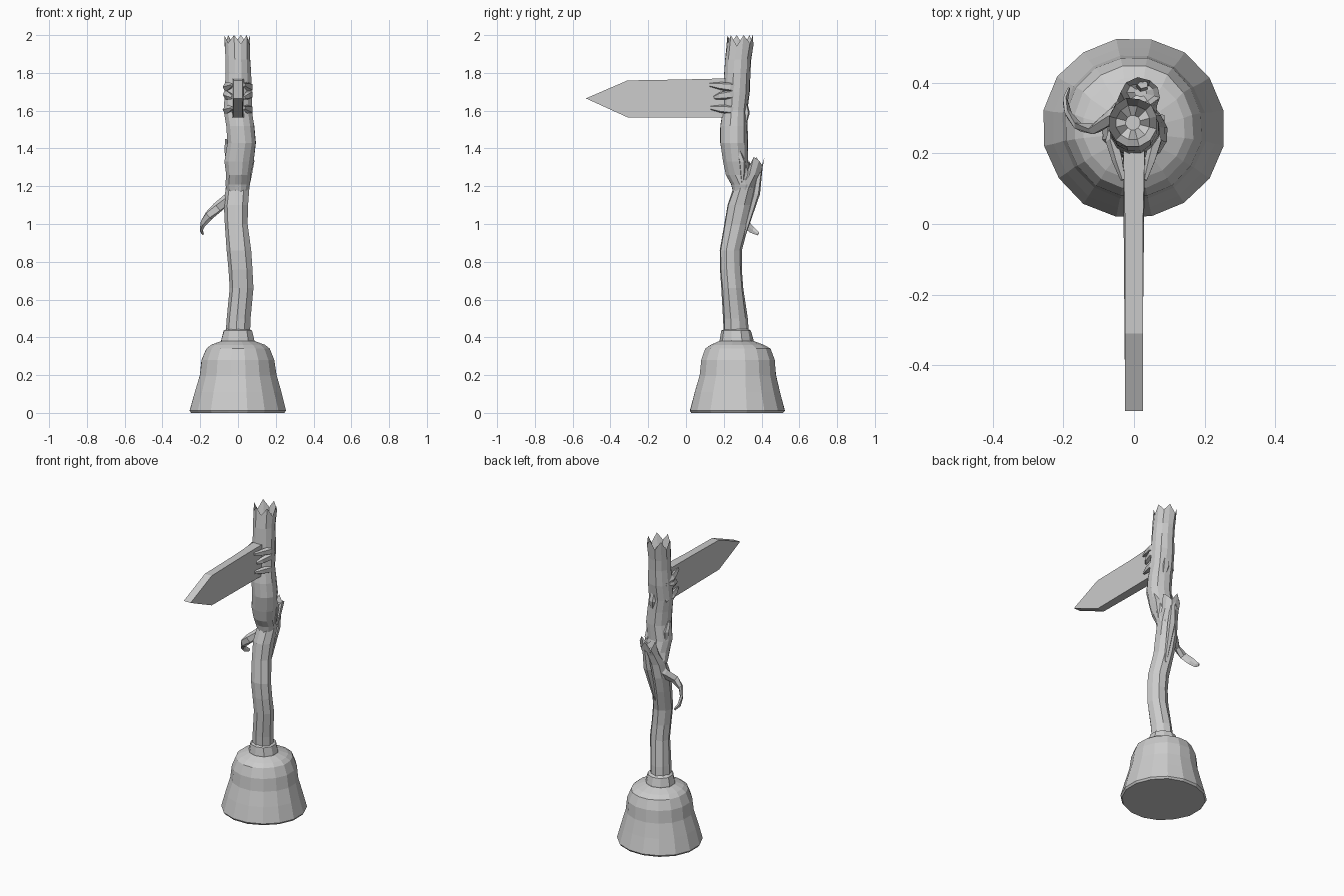
import bpy, bmesh, random
from math import sin, cos, pi
from mathutils import Vector

random.seed(4)


def add_object(name, verts, faces):
    mesh = bpy.data.meshes.new(name)
    bm = bmesh.new()
    vs = [bm.verts.new(v) for v in verts]
    for f in faces:
        bm.faces.new([vs[i] for i in f])
    bmesh.ops.recalc_face_normals(bm, faces=bm.faces)
    bm.to_mesh(mesh)
    bm.free()
    ob = bpy.data.objects.new(name, mesh)
    bpy.context.collection.objects.link(ob)
    return ob


def skin(name, rings):
    """Join equal-sized point rings and cap both ends."""
    n = len(rings[0])
    faces = [[k * n + i, k * n + (i + 1) % n, (k + 1) * n + (i + 1) % n, (k + 1) * n + i]
             for k in range(len(rings) - 1) for i in range(n)]
    faces.append(list(range(n))[::-1])
    faces.append([(len(rings) - 1) * n + i for i in range(n)])
    return add_object(name, [p for r in rings for p in r], faces)


def column(name, sections, n, rough=0.0, teeth=0.0, hollow=0.06):
    """Horizontal rings (x, y, z, rx, ry); optional splintered hollow top."""
    ridge = [1 + random.uniform(-rough, rough) for _ in range(n)]
    rings = []
    for x, y, z, rx, ry in sections:
        ring = []
        for i in range(n):
            a = 2 * pi * (i + 0.5) / n
            r = ridge[i] + random.uniform(-rough, rough) * 0.6
            ring.append((x + rx * r * cos(a), y + ry * r * sin(a), z))
        rings.append(ring)
    if teeth:
        x, y, z, rx, ry = sections[-1]
        rings[-1] = [(px, py, z - (teeth * random.uniform(0.7, 1) if i % 2 else
                                   teeth * random.choice((0, 0.35))))
                     for i, (px, py, _) in enumerate(rings[-1])]
        rings.append([(x + (px - x) * 0.7, y + (py - y) * 0.7, z - teeth - hollow * (0.4 + 0.6 * (i % 2)))
                      for i, (px, py, _) in enumerate(rings[-1])])
        rings.append([(x + (px - x) * 0.3, y + (py - y) * 0.3, z - teeth - hollow)
                      for px, py, _ in rings[-2]])
    return skin(name, rings)


def branch(name, path, n=5):
    """Tapered limb; path entries are (x, y, z, half thickness, half height)."""
    pts = [Vector(p[:3]) for p in path]
    rings = []
    for k, p in enumerate(path):
        t = (pts[min(k + 1, len(pts) - 1)] - pts[max(k - 1, 0)]).normalized()
        side = t.cross(Vector((0, 0, 1))).normalized()
        up = side.cross(t)
        rings.append([pts[k] + side * p[3] * cos(2 * pi * i / n) + up * p[4] * sin(2 * pi * i / n)
                      for i in range(n)])
    return skin(name, rings)


# earth mound with a collar around the post
column("mound", [(0, .272, 0, .25, .25), (0, .272, .012, .258, .258), (0, .272, .11, .232, .232),
                 (0, .275, .20, .205, .207), (0, .275, .28, .195, .20), (0, .275, .34, .17, .178),
                 (0, .272, .36, .145, .145), (0, .268, .38, .09, .095)], 16, 0.012)
column("collar", [(0, .268, .36, .092, .092), (0, .268, .385, .09, .09),
                  (0, .266, .435, .077, .08), (0, .266, .445, .06, .062)], 10, 0.03)

# lower trunk, leaning back into a broken stub
column("lower_trunk", [(0, .265, .40, .066, .068), (.005, .26, .50, .064, .066), (.02, .245, .66, .063, .06),
                       (.015, .237, .76, .063, .06), (.007, .235, .86, .064, .061),
                       (-.007, .265, 1.0, .06, .066), (-.008, .285, 1.1, .064, .07),
                       (0, .31, 1.19, .062, .062), (.012, .35, 1.26, .056, .042),
                       (.02, .373, 1.355, .055, .042)], 9, 0.05, 0.055, 0.03)

# upper trunk with a splintered top
column("upper_trunk", [(0, .30, 1.15, .05, .05), (0, .30, 1.21, .066, .064), (.003, .28, 1.26, .066, .072),
                       (.005, .262, 1.33, .078, .068), (.02, .253, 1.43, .076, .075),
                       (.012, .253, 1.52, .075, .074), (0, .258, 1.60, .075, .066),
                       (.002, .265, 1.70, .072, .072), (.002, .27, 1.80, .068, .07),
                       (0, .274, 1.87, .066, .07), (-.003, .287, 2.0, .07, .07)],
       12, 0.04, 0.06, 0.05)

# pointed sign board
outline = [(.26, 1.565), (.26, 1.772), (-.02, 1.765), (-.31, 1.76), (-.53, 1.665), (-.31, 1.565)]
board = [[(x * (1 + max(0, y)), y, z) for y, z in outline] for x in (-.025, .025)]
skin("sign_board", board)

# wooden fingers gripping both faces of the board
for s in (-1, 1):
    for z, drop, reach in ((1.725, .012, .125), (1.685, -.015, .15), (1.605, .01, .13)):
        branch("gripping_finger", [(s * .045, .29, z - drop, .02, .032), (s * .062, .235, z, .019, .026),
                                   (s * .046, .18, z + drop * .5, .016, .021),
                                   (s * .031, reach, z + drop, .007, .01)])

# curling side branch
branch("curled_branch", [(-.01, .325, 1.15, .03, .04), (-.06, .305, 1.125, .022, .032),
                         (-.11, .27, 1.085, .016, .03), (-.155, .275, 1.045, .012, .027),
                         (-.185, .31, 1.005, .01, .024), (-.195, .35, .968, .008, .018),
                         (-.185, .383, .948, .004, .01)])

# torn bark strips: (bottom point, top point, half width)
for a, b, w in (((.01, .305, .93), (.025, .395, 1.31), .026), ((.03, .30, 1.48), (.01, .31, 1.66), .026),
                ((-.05, .285, 1.30), (-.055, .26, 1.45), .02), ((.06, .30, 1.22), (.075, .275, 1.40), .022)):
    a, b = Vector(a), Vector(b)
    m = a.lerp(b, .6) + (Vector((0, .012, 0)))
    column("bark_strip", [(*a, .008, .008), (*m, w, .02), (*b, w * .6, .012)], 5, 0.1)
